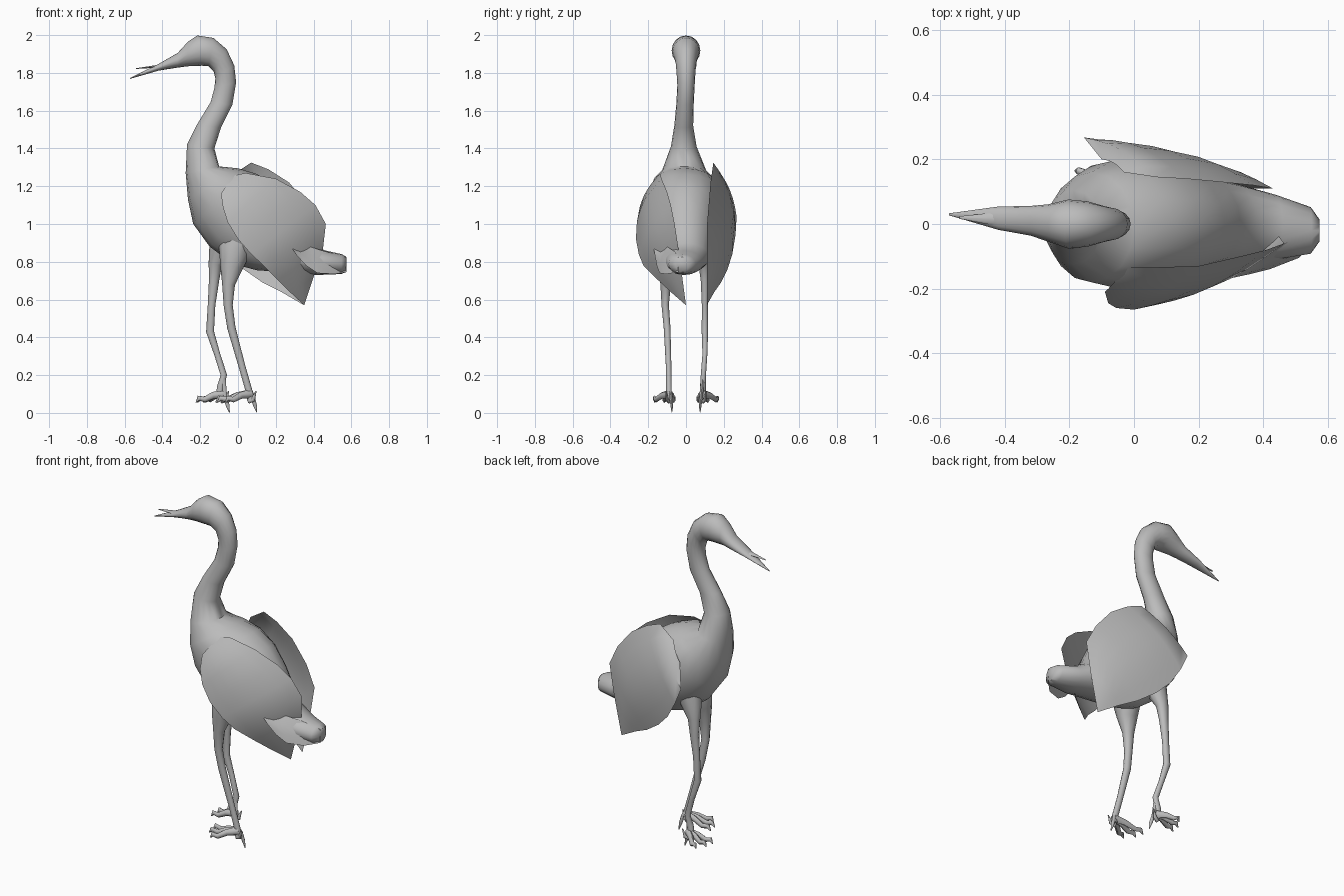
import bpy, bmesh, math
from mathutils import Vector

grey = bpy.data.materials.new("feather_grey")
grey.diffuse_color = (0.5, 0.5, 0.5, 1)


def finish(name, bm):
    bmesh.ops.recalc_face_normals(bm, faces=bm.faces)
    me = bpy.data.meshes.new(name)
    bm.to_mesh(me)
    bm.free()
    me.materials.append(grey)
    ob = bpy.data.objects.new(name, me)
    bpy.context.collection.objects.link(ob)
    bpy.ops.object.select_all(action='DESELECT')
    ob.select_set(True)
    bpy.context.view_layer.objects.active = ob
    bpy.ops.object.shade_smooth_by_angle(angle=math.radians(60))
    return ob


def skin(name, rings):
    """Close a tube through rings of equal point count."""
    bm = bmesh.new()
    loops = [[bm.verts.new(p) for p in ring] for ring in rings]
    n = len(loops[0])
    for a, b in zip(loops, loops[1:]):
        for i in range(n):
            j = (i + 1) % n
            bm.faces.new((a[i], a[j], b[j], b[i]))
    bm.faces.new(loops[0])
    bm.faces.new(loops[-1])
    return finish(name, bm)


def loft(name, sections, n=16):
    """Sections: back x, back z, belly x, belly z, half width, centre y."""
    rings = []
    for bx, bz, fx, fz, w, cy in sections:
        c = Vector(((bx + fx) / 2, cy, (bz + fz) / 2))
        up = Vector((bx, cy, bz)) - c
        side = Vector((0, w, 0))
        rings.append([c + up * math.cos(2 * math.pi * i / n)
                      + side * math.sin(2 * math.pi * i / n) for i in range(n)])
    return skin(name, rings)


def tube(name, pts, n=8):
    """Points: x, y, z, radius."""
    ps = [Vector(p[:3]) for p in pts]
    rings = []
    for i, p in enumerate(ps):
        t = (ps[min(i + 1, len(ps) - 1)] - ps[max(i - 1, 0)]).normalized()
        ref = Vector((0, 1, 0)) if abs(t.y) < 0.9 else Vector((0, 0, 1))
        u = t.cross(ref).normalized()
        v = t.cross(u)
        rings.append([p + pts[i][3] * (u * math.cos(2 * math.pi * k / n)
                      + 0.85 * v * math.sin(2 * math.pi * k / n)) for k in range(n)])
    return skin(name, rings)


def sheet(name, upper, lower, bulge, steps=6):
    """Curved sheet between two edges, bowed outward in y."""
    bm = bmesh.new()
    rows = []
    for k, (a, b) in enumerate(zip(upper, lower)):
        a, b = Vector(a), Vector(b)
        bow = bulge * math.sin(math.pi * (k + 0.6) / (len(upper) - 0.4))
        rows.append([bm.verts.new(a.lerp(b, s / steps)
                     + Vector((0, bow * math.sin(math.pi * s / steps), 0)))
                     for s in range(steps + 1)])
    for r, q in zip(rows, rows[1:]):
        for i in range(steps):
            bm.faces.new((r[i], r[i + 1], q[i + 1], q[i]))
    bmesh.ops.remove_doubles(bm, verts=bm.verts, dist=0.0005)
    return finish(name, bm)


# Beak, head, curved neck, body and tail in one skin
loft("body", [
    (-0.573, 1.772, -0.573, 1.768, 0.003, 0.03),
    (-0.42, 1.848, -0.42, 1.812, 0.036, 0.018),
    (-0.32, 1.905, -0.32, 1.828, 0.046, 0.01),
    (-0.265, 1.965, -0.265, 1.835, 0.058, 0.003),
    (-0.215, 1.998, -0.19, 1.838, 0.076, 0),
    (-0.13, 1.985, -0.155, 1.835, 0.07, 0),
    (-0.06, 1.925, -0.13, 1.81, 0.056, 0),
    (-0.02, 1.84, -0.12, 1.77, 0.05, 0),
    (-0.01, 1.75, -0.125, 1.72, 0.046, 0),
    (-0.03, 1.63, -0.145, 1.645, 0.046, -0.005),
    (-0.09, 1.51, -0.215, 1.53, 0.05, -0.012),
    (-0.125, 1.40, -0.27, 1.42, 0.068, -0.012),
    (-0.10, 1.305, -0.277, 1.27, 0.115, -0.01),
    (0.0, 1.295, -0.265, 1.13, 0.17, -0.01),
    (0.10, 1.265, -0.237, 1.0, 0.195, 0),
    (0.20, 1.20, -0.15, 0.88, 0.195, 0),
    (0.28, 1.10, -0.03, 0.79, 0.17, 0),
    (0.33, 1.0, 0.10, 0.755, 0.145, 0),
    (0.38, 0.90, 0.25, 0.745, 0.125, 0),
    (0.46, 0.86, 0.42, 0.73, 0.10, -0.01),
    (0.55, 0.84, 0.545, 0.735, 0.072, -0.02),
    (0.575, 0.825, 0.572, 0.745, 0.035, -0.02)])

# Thin second half of the crossed beak
loft("beak_spike", [
    (-0.30, 1.865, -0.30, 1.832, 0.035, 0.008),
    (-0.42, 1.843, -0.42, 1.828, 0.022, 0.015),
    (-0.54, 1.825, -0.54, 1.821, 0.004, 0.02)], 8)

# Folded wings
sheet("right_wing",
      [(-0.03, -0.135, 1.255), (0.04, -0.135, 1.27), (0.20, -0.13, 1.24),
       (0.33, -0.10, 1.17), (0.41, -0.08, 1.10), (0.465, -0.06, 1.0),
       (0.45, -0.04, 0.87), (0.40, -0.02, 0.72), (0.35, 0, 0.57)],
      [(-0.09, -0.21, 1.16), (-0.08, -0.245, 1.09), (-0.055, -0.26, 1.01),
       (0.0, -0.265, 0.92), (0.07, -0.25, 0.84), (0.135, -0.225, 0.78),
       (0.21, -0.15, 0.705), (0.28, -0.075, 0.635), (0.35, 0, 0.57)], -0.03)
sheet("left_wing",
      [(-0.03, 0.16, 1.26), (0.07, 0.145, 1.325), (0.16, 0.14, 1.29),
       (0.27, 0.13, 1.22), (0.37, 0.12, 1.10), (0.43, 0.11, 0.98),
       (0.40, 0.11, 0.80), (0.35, 0.11, 0.57)],
      [(-0.10, 0.20, 1.16), (-0.155, 0.268, 1.04), (-0.11, 0.262, 0.94),
       (-0.05, 0.245, 0.84), (0.03, 0.22, 0.76), (0.13, 0.185, 0.69),
       (0.23, 0.15, 0.64), (0.35, 0.11, 0.57)], 0.04)

# Loose tail feather flaring out past the right wing
sheet("tail_feather",
      [(0.26, -0.165, 0.91), (0.32, -0.12, 0.875), (0.38, -0.10, 0.88),
       (0.46, -0.06, 0.855), (0.575, -0.04, 0.825)],
      [(0.31, -0.165, 0.835), (0.36, -0.155, 0.78), (0.42, -0.14, 0.74),
       (0.51, -0.105, 0.735), (0.575, -0.04, 0.745)], -0.012, 3)

# Legs, with thigh, knee bend and shank
tube("right_leg", [(0.03, -0.06, 0.98, 0.10), (-0.02, -0.085, 0.86, 0.085),
                   (-0.035, -0.10, 0.77, 0.06),
                   (-0.05, -0.108, 0.68, 0.034), (-0.052, -0.11, 0.57, 0.024),
                   (-0.035, -0.10, 0.45, 0.022), (0.02, -0.092, 0.25, 0.018),
                   (0.06, -0.09, 0.11, 0.018), (0.068, -0.09, 0.07, 0.02)], 10)
tube("left_leg", [(-0.04, 0.06, 1.0, 0.09), (-0.09, 0.08, 0.88, 0.065),
                  (-0.12, 0.095, 0.79, 0.036),
                  (-0.127, 0.10, 0.70, 0.027), (-0.14, 0.10, 0.57, 0.02),
                  (-0.148, 0.10, 0.43, 0.021), (-0.11, 0.10, 0.31, 0.016),
                  (-0.075, 0.092, 0.20, 0.017), (-0.092, 0.09, 0.14, 0.019),
                  (-0.10, 0.09, 0.08, 0.018)], 10)

# Feet: three curled front toes, a back toe and a thin spur
for side, x, y, top in (("right", 0.055, -0.09, 0.11), ("left", -0.09, 0.09, 0.19)):
    out = 1 if y > 0 else -1
    reach = 0.165 if y < 0 else 0.125
    for k, dy in enumerate((-0.025, 0.025, 0.075)):
        d = dy * out
        r = reach * (1.0, 0.95, 0.7)[k]
        tube(f"{side}_toe_{k + 1}", [
            (x + 0.01, y, 0.10, 0.024), (x - 0.35 * r, y + 0.5 * d, 0.092, 0.018),
            (x - 0.7 * r, y + 0.9 * d, 0.07, 0.015),
            (x - 0.95 * r, y + d, 0.078, 0.014), (x - 1.05 * r, y + d, 0.055, 0.003)], 6)
    tube(f"{side}_back_toe", [(x + 0.01, y, top, 0.014), (x + 0.02, y - 0.01 * out, 0.09, 0.012),
                              (x + 0.035, y - 0.015 * out, 0.04, 0.01),
                              (x + 0.045, y - 0.015 * out, 0.002, 0.002)], 6)
    tube(f"{side}_spur", [(x, y, 0.06, 0.012), (x + 0.025, y + 0.01 * out, 0.07, 0.012),
                          (x + 0.04, y + 0.015 * out, 0.115, 0.003)], 6)
